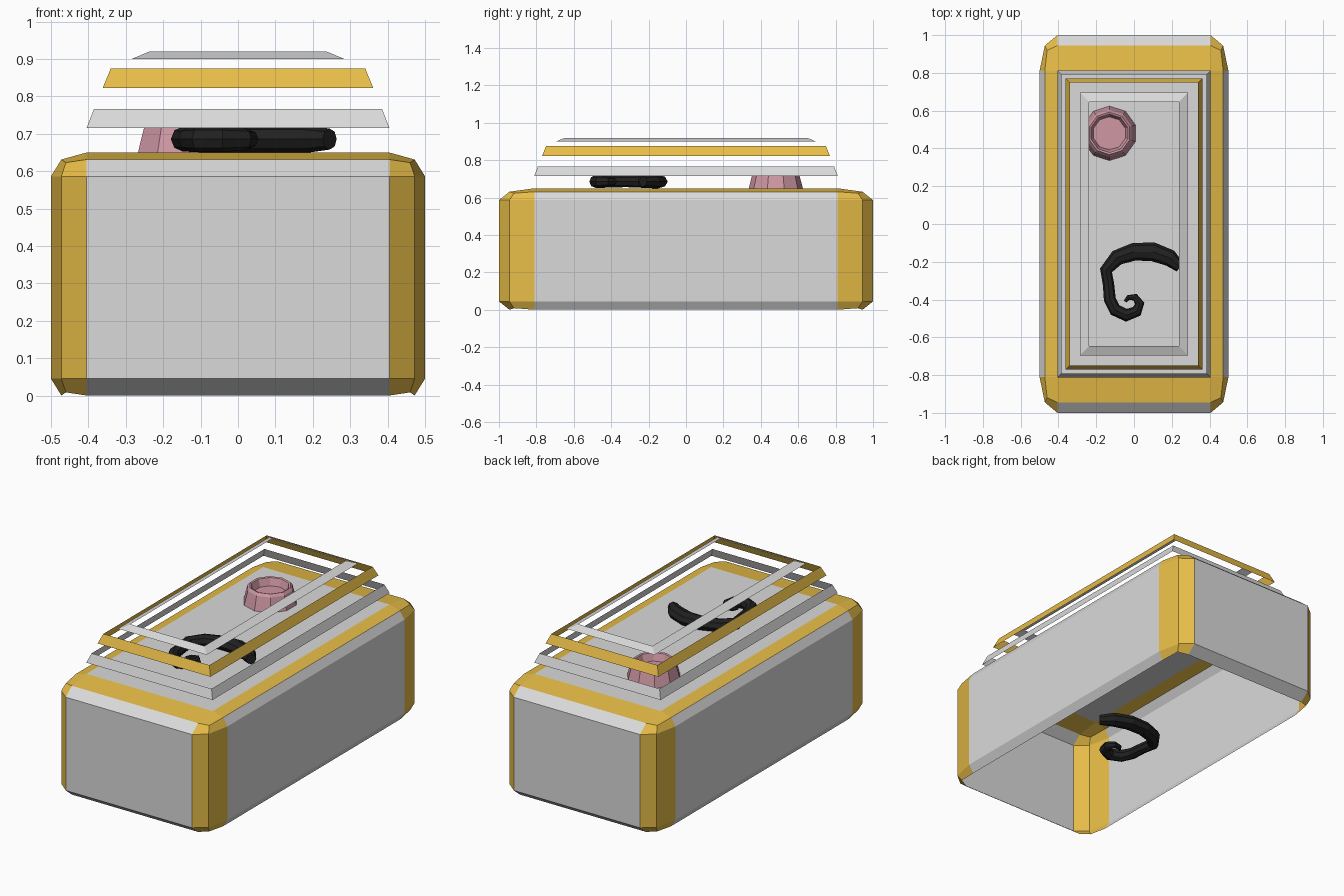
import bpy, bmesh, math
from mathutils import Vector

if "Cube" in bpy.data.objects:
    bpy.data.objects.remove(bpy.data.objects["Cube"])


def material(name, rgb):
    m = bpy.data.materials.new(name)
    m.diffuse_color = (*rgb, 1)
    m.use_nodes = True
    m.node_tree.nodes["Principled BSDF"].inputs["Base Color"].default_value = m.diffuse_color
    return m


GREY = material("pale grey", (0.70, 0.70, 0.70))
YELLOW = material("golden yellow", (0.82, 0.52, 0.065))
PINK = material("dusty pink", (0.62, 0.31, 0.37))
BLACK = material("near black", (0.015, 0.015, 0.015))


def finish(bm, name, *mats):
    me = bpy.data.meshes.new(name)
    bm.to_mesh(me)
    bm.free()
    for m in mats:
        me.materials.append(m)
    ob = bpy.data.objects.new(name, me)
    bpy.context.collection.objects.link(ob)
    return ob


def loft(bm, rings, caps=(False, False)):
    """Skin a list of closed point rings."""
    vs = [[bm.verts.new(p) for p in r] for r in rings]
    n = len(vs[0])
    for a, b in zip(vs, vs[1:]):
        for i in range(n):
            j = (i + 1) % n
            bm.faces.new((a[i], a[j], b[j], b[i]))
    if caps[0]:
        bm.faces.new(vs[0][::-1])
    if caps[1]:
        bm.faces.new(vs[-1])


# Crate body: bevelled cube, open underneath, golden corners and top border
bm = bmesh.new()
bmesh.ops.create_cube(bm, size=2)
bmesh.ops.bevel(bm, geom=bm.edges[:], offset=0.19, segments=2,
                profile=0.5, affect='EDGES')
bm.normal_update()
bmesh.ops.delete(bm, geom=[f for f in bm.faces if f.normal.z < -0.7], context='FACES')
for f in bm.faces:
    x, y, z = (abs(c) for c in f.normal)
    main = max(x, y, z) > 0.99
    corner = x > 0.05 and y > 0.05
    top_border = f.normal.z > 0.7
    f.material_index = 1 if not main and (corner or top_border) else 0
for v in bm.verts:
    v.co = (v.co.x * 0.5, v.co.y, 0.316 + v.co.z * 0.334)
finish(bm, "crate_body", GREY, YELLOW)


# Floating frames: sloped bands above the lid
def frame(name, mat, z0, z1, x0, y0, inset):
    def rect(x, y, z):
        return [(-x, -y, z), (x, -y, z), (x, y, z), (-x, y, z)]
    bm = bmesh.new()
    loft(bm, [rect(x0, y0, z0), rect(x0 - inset, y0 - inset, z1)])
    finish(bm, name, mat)


frame("lower_frame", GREY, 0.715, 0.767, 0.405, 0.812, 0.02)
frame("middle_frame", YELLOW, 0.822, 0.875, 0.362, 0.77, 0.022)
frame("upper_frame", GREY, 0.90, 0.92, 0.285, 0.695, 0.048)

# Cup on the lid
bm = bmesh.new()
profile = [(0.145, 0.648), (0.124, 0.73), (0.112, 0.745), (0.102, 0.742), (0.088, 0.70)]
loft(bm, [[(-0.13 + r * math.cos(math.tau * (i + 0.5) / 10),
            0.48 + r * math.sin(math.tau * (i + 0.5) / 10), z) for i in range(10)]
          for r, z in profile], (True, True))
finish(bm, "cup", PINK)

# Curled horn: tapered tube along a flat spiral (x, y, radius)
PATH = [(0.245, -0.23, 0.028), (0.19, -0.18, 0.045), (0.10, -0.147, 0.05),
        (0.0, -0.147, 0.047), (-0.09, -0.178, 0.042), (-0.148, -0.245, 0.033),
        (-0.135, -0.32, 0.03), (-0.128, -0.40, 0.032), (-0.10, -0.455, 0.034),
        (-0.04, -0.483, 0.034), (0.015, -0.462, 0.03), (0.03, -0.42, 0.025),
        (0.005, -0.387, 0.019), (-0.03, -0.39, 0.014), (-0.048, -0.41, 0.008)]


def horn(name, offset):
    bm = bmesh.new()
    rings = []
    for i, (x, y, r) in enumerate(PATH):
        a, b = PATH[max(i - 1, 0)], PATH[min(i + 1, len(PATH) - 1)]
        t = Vector((b[0] - a[0], b[1] - a[1], 0)).normalized()
        side = Vector((t.y, -t.x, 0))
        c = Vector((x, y, 0.686)) + Vector(offset)
        rings.append([c + side * r * math.cos(k * math.tau / 8)
                      + Vector((0, 0, min(r, 0.036) * math.sin(k * math.tau / 8)))
                      for k in range(8)])
    loft(bm, rings, (True, True))
    bmesh.ops.recalc_face_normals(bm, faces=bm.faces[:])
    finish(bm, name, BLACK)


horn("horn_on_lid", (0, 0, 0))
horn("horn_inside", (-0.15, 0.05, -0.486))
